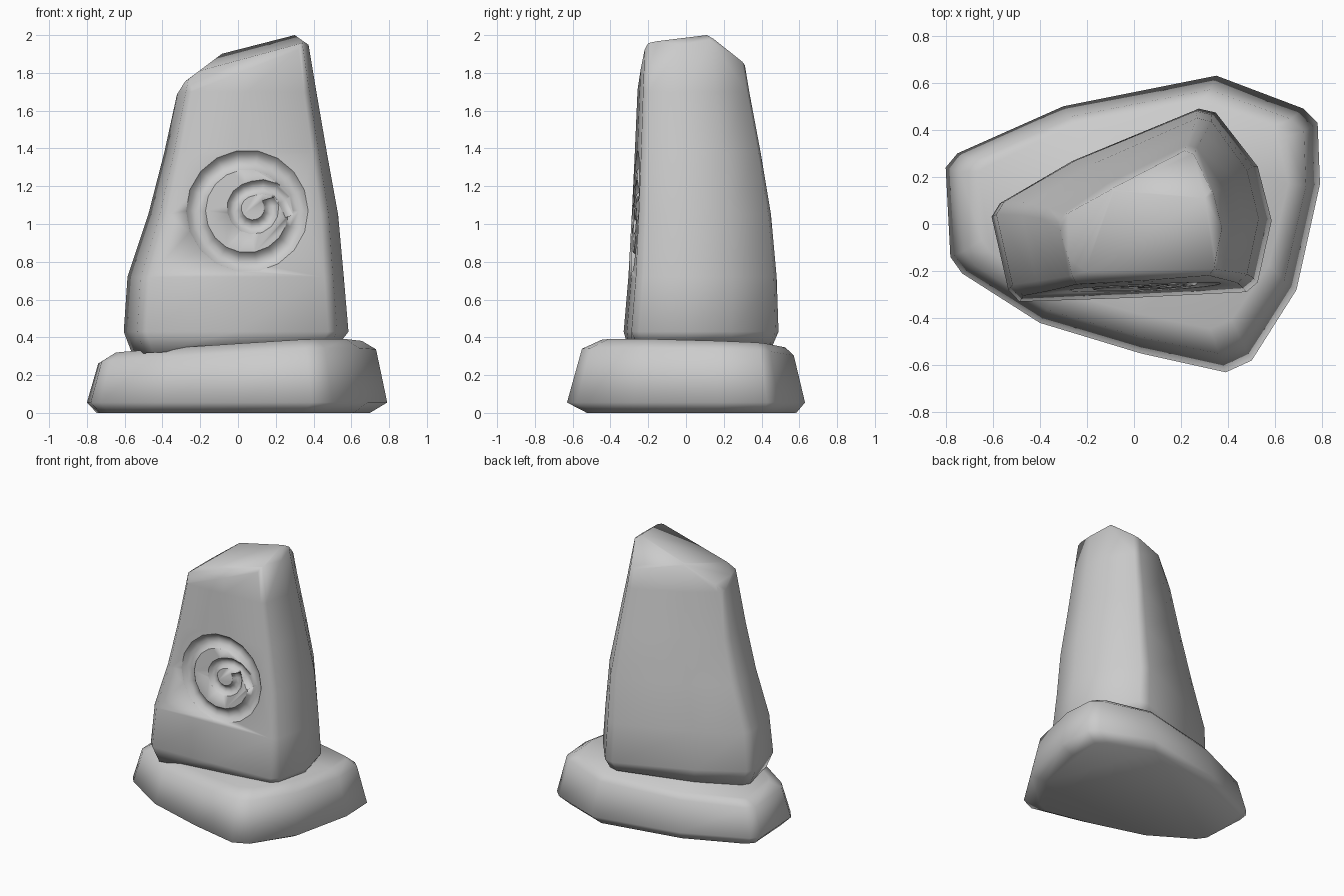
import bpy, bmesh, math
from mathutils import Vector
from mathutils.bvhtree import BVHTree

cube = bpy.data.objects.get("Cube")
if cube:
    bpy.data.objects.remove(cube, do_unlink=True)

stone_mat = bpy.data.materials.new("grey stone")
stone_mat.use_nodes = True
COLOUR = (0.6, 0.6, 0.6, 1)
stone_mat.diffuse_color = COLOUR
stone_mat.node_tree.nodes["Principled BSDF"].inputs["Base Color"].default_value = COLOUR


def loft(bm, rings, closed=False):
    """Skin a list of point rings; cap both ends unless closed into a loop."""
    loops = [[bm.verts.new(p) for p in ring] for ring in rings]
    pairs = list(zip(loops, loops[1:]))
    if closed:
        pairs.append((loops[-1], loops[0]))
    for a, b in pairs:
        for i in range(len(a)):
            j = (i + 1) % len(a)
            bm.faces.new((a[i], a[j], b[j], b[i]))
    if not closed:
        bm.faces.new(loops[0][::-1])
        bm.faces.new(loops[-1])
    bmesh.ops.recalc_face_normals(bm, faces=bm.faces)


def make_object(name, bm):
    mesh = bpy.data.meshes.new(name)
    bm.to_mesh(mesh)
    bm.free()
    mesh.materials.append(stone_mat)
    ob = bpy.data.objects.new(name, mesh)
    bpy.context.collection.objects.link(ob)
    return ob


# Base slab: one outline, inset at the foot and the sloping top
slab = [(-.80, .24), (-.75, .30), (-.30, .50), (.35, .63), (.72, .49), (.78, .43), (.79, .17),
        (.69, -.28), (.50, -.58), (.39, -.63), (.03, -.55), (-.40, -.42), (-.73, -.21), (-.78, -.14)][::-1]


def slab_ring(sx, sy, dx, dy, height):
    pts = [(x * sx + dx, y * sy + dy) for x, y in slab]
    return [(x, y, height(x, y)) for x, y in pts]


bm = bmesh.new()
loft(bm, [slab_ring(.91, .88, -.02, .03, lambda x, y: 0),
          slab_ring(1, 1, 0, 0, lambda x, y: .055),
          slab_ring(.925, .89, 0, .01, lambda x, y: .305 + .05 * x - .03 * y),
          slab_ring(.83, .77, 0, .04, lambda x, y: .352 + .055 * x - .04 * y)])
base = make_object("base_slab", bm)
base.data.polygons.foreach_set("use_smooth", [True] * len(base.data.polygons))

# Standing stone: unit outline stretched to each level, then the crown is cut
outline = [(0, .44), (.03, .51), (.29, .73), (.74, 1), (.80, .98), (.95, .70), (1, .42),
           (.95, .10), (.91, .05), (.5, .02), (.10, 0), (.06, .06)][::-1]
# z, left, right, front, back
levels = [(.345, -.56, .545, -.30, .46), (.43, -.605, .585, -.33, .49), (.72, -.585, .56, -.305, .48),
          (1.05, -.475, .53, -.287, .45), (1.38, -.39, .47, -.271, .395),
          (1.70, -.32, .415, -.257, .335), (2.15, -.22, .34, -.235, .26)]
bm = bmesh.new()
rings = []
for z, l, r, f, b in levels:
    tilt = .06 if z < .4 else 0
    rings.append([(l + u * (r - l), f + v * (b - f), z + tilt * (l + u * (r - l))) for u, v in outline])
loft(bm, rings)
peak = (.30, .11, 2)
cuts = [(peak, (-.27, -.17, 1)),                  # roof
        ((-.12, 0, 1.875), (-.75, 0, 1)),         # left shoulder
        ((-.28, 0, 1.755), (-1.6, 0, 1)),         # left rim
        (peak, (.7, 0, 1)),                       # right shoulder
        (peak, (-.2, .70, 1)),                    # back shoulder
        ((.3, -.215, 1.925), (-.27, -1.6, 1))]    # front lip
for co, no in cuts:
    geom = bm.verts[:] + bm.edges[:] + bm.faces[:]
    bmesh.ops.bisect_plane(bm, geom=geom, dist=1e-5, plane_co=co, plane_no=no, clear_outer=True)
    bmesh.ops.holes_fill(bm, edges=[e for e in bm.edges if e.is_boundary], sides=0)
bmesh.ops.remove_doubles(bm, verts=bm.verts, dist=.004)
bmesh.ops.recalc_face_normals(bm, faces=bm.faces)
surface = BVHTree.FromBMesh(bm)
stone = make_object("standing_stone", bm)


# Carved spiral: shallow rounded grooves that follow the front face
def groove(name, path, half_width, depth, closed):
    rings = []
    for i, (x, z) in enumerate(path):
        y = surface.ray_cast(Vector((x, -2, z)), Vector((0, 1, 0)))[0].y - depth * .52
        a = path[i - 1] if closed or i else path[0]
        b = path[(i + 1) % len(path)] if closed or i < len(path) - 1 else path[-1]
        t = Vector((b[0] - a[0], 0, b[1] - a[1])).normalized()
        side = Vector((-t.z, 0, t.x))
        rings.append([Vector((x, y, z)) + side * half_width * math.cos(k * math.tau / 12)
                      + Vector((0, depth * math.sin(k * math.tau / 12), 0)) for k in range(12)])
    cutter_bm = bmesh.new()
    loft(cutter_bm, rings, closed)
    cutter = make_object(name, cutter_bm)
    cutter.hide_render = True
    cut = stone.modifiers.new(name, 'BOOLEAN')
    cut.operation = 'DIFFERENCE'
    cut.solver = 'EXACT'
    cut.use_self = True
    cut.object = cutter
    return cutter


ring_path = [(.05 + .272 * math.cos(a), 1.07 + .272 * math.sin(a))
             for a in (i * math.tau / 18 for i in range(18))]
coil_path = []
for deg in range(-10, 391, 25):
    a = math.radians(deg)
    r = .10 + .11 * (max(0, 100 - deg) / 110) ** 1.3
    coil_path.append((.08 + r * math.cos(a), 1.085 + r * math.sin(a)))
cutters = [groove("outer_groove", ring_path, .061, .07, True),
           groove("inner_coil", coil_path, .045, .06, False)]

# Keep the carved result and drop the cutters
bpy.context.view_layer.update()
carved = bpy.data.meshes.new_from_object(stone.evaluated_get(bpy.context.evaluated_depsgraph_get()))
stone.modifiers.clear()
stone.data = carved
for c in cutters:
    bpy.data.objects.remove(c, do_unlink=True)

# Soft shading everywhere except the crisp groove rims
bm = bmesh.new()
bm.from_mesh(carved)
sunk = {f: surface.find_nearest(f.calc_center_median())[3] > .003 for f in bm.faces}
for f in bm.faces:
    f.smooth = True
for e in bm.edges:
    e.smooth = len({sunk[f] for f in e.link_faces}) == 1
bm.to_mesh(carved)
bm.free()
